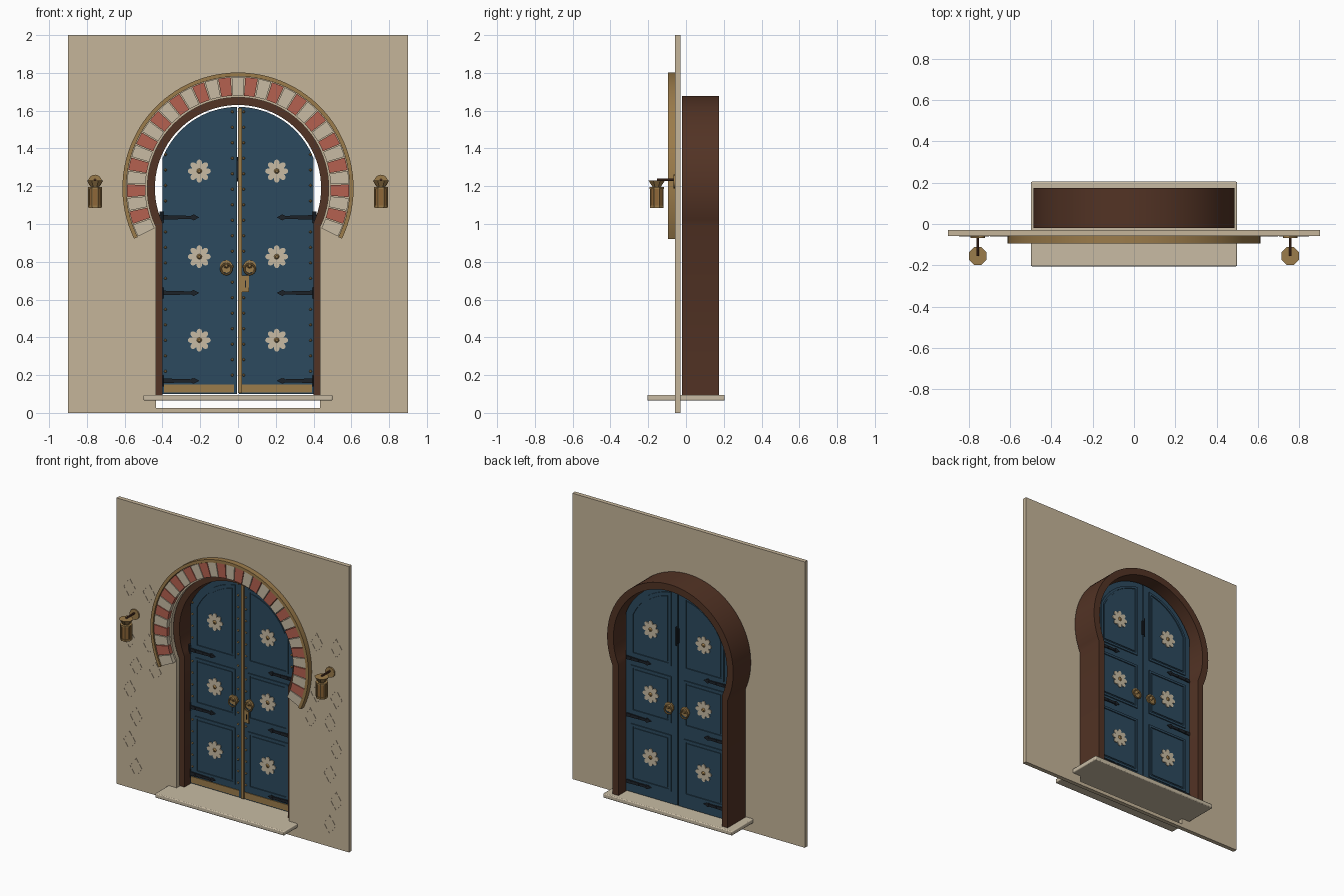
import bpy, bmesh, math
from math import sin, cos, pi, radians, acos, sqrt
from mathutils import Matrix, Vector

if "Cube" in bpy.data.objects:
    bpy.data.objects.remove(bpy.data.objects["Cube"])

CZ = 1.19                      # centre height of the horseshoe arch
FRONT, BACK = 0.045, 0.09      # door faces


def material(name, rgb):
    m = bpy.data.materials.new(name)
    m.diffuse_color = (*rgb, 1)
    m.use_nodes = True
    m.node_tree.nodes["Principled BSDF"].inputs["Base Color"].default_value = m.diffuse_color
    return m


PLASTER = material("sand_plaster", (0.56, 0.46, 0.32))
CREAM = material("cream_stone", (0.58, 0.50, 0.37))
RED = material("brick_red", (0.46, 0.12, 0.08))
BLUE = material("door_blue", (0.025, 0.068, 0.112))
WOOD = material("dark_wood", (0.085, 0.033, 0.018))
BRASS = material("aged_brass", (0.33, 0.20, 0.07))
IRON = material("black_iron", (0.012, 0.016, 0.022))
GLASS = material("amber_glass", (0.28, 0.14, 0.04))


def finish(name, bm, mat):
    me = bpy.data.meshes.new(name)
    bmesh.ops.remove_doubles(bm, verts=bm.verts, dist=1e-5)
    bmesh.ops.recalc_face_normals(bm, faces=bm.faces)
    bm.to_mesh(me)
    bm.free()
    me.materials.append(mat)
    ob = bpy.data.objects.new(name, me)
    bpy.context.collection.objects.link(ob)
    return ob


def plate(name, loops, y0, y1, mat):
    """Flat plate in the XZ plane; nested loops become holes."""
    cu = bpy.data.curves.new(name + "_outline", 'CURVE')
    cu.dimensions, cu.fill_mode = '2D', 'BOTH'
    cu.extrude = abs(y1 - y0) / 2
    for lp in loops:
        sp = cu.splines.new('POLY')
        sp.points.add(len(lp) - 1)
        for p, (x, z) in zip(sp.points, lp):
            p.co = (x, z, 0, 1)
        sp.use_cyclic_u = True
    tmp = bpy.data.objects.new(name + "_outline", cu)
    bpy.context.collection.objects.link(tmp)
    bpy.context.view_layer.update()
    me = bpy.data.meshes.new_from_object(tmp)
    bm = bmesh.new()
    bm.from_mesh(me)
    bm.transform(Matrix.Translation((0, (y0 + y1) / 2, 0)) @ Matrix.Rotation(pi / 2, 4, 'X'))
    bpy.data.objects.remove(tmp)
    bpy.data.meshes.remove(me)
    return finish(name, bm, mat)


def cones(name, places, r1, r2, depth, mat, axis='Y', n=12):
    """Cylinders or cones; r2 is at the +z end, or the -y end for axis Y."""
    bm = bmesh.new()
    rot = Matrix.Rotation(pi / 2, 4, 'X') if axis == 'Y' else Matrix.Rotation(pi / n, 4, 'Z')
    for p in places:
        bmesh.ops.create_cone(bm, cap_ends=True, segments=n, radius1=r1, radius2=r2,
                              depth=depth, matrix=Matrix.Translation(p) @ rot)
    return finish(name, bm, mat)


def both(loops):
    return loops + [[(-x, z) for x, z in lp] for lp in loops]


def rect(x0, x1, z0, z1):
    return [(x0, z0), (x1, z0), (x1, z1), (x0, z1)]


def sector(r0, r1, a0, a1, n):
    arc = [radians(a0 + (a1 - a0) * i / n) for i in range(n + 1)]
    return ([(r1 * cos(a), CZ + r1 * sin(a)) for a in arc] +
            [(r0 * cos(a), CZ + r0 * sin(a)) for a in reversed(arc)])


def horseshoe(r, w, z0, n=56):
    a0 = -acos(w / r)
    return ([(w, z0)] + [(r * cos(a), CZ + r * sin(a))
            for a in (a0 + (pi - 2 * a0) * i / n for i in range(n + 1))] + [(-w, z0)])


def arched(x0, x1, z0, r, n=16):
    a0, a1 = acos(x1 / r), acos(x0 / r)
    return [(x0, z0), (x1, z0)] + [(r * cos(a), CZ + r * sin(a))
            for a in (a0 + (a1 - a0) * i / n for i in range(n + 1))]


# wall with horseshoe opening, wooden frame and threshold
plate("wall", [rect(-0.9, 0.9, 0, 2), horseshoe(0.48, 0.435, 0.025)], -0.058, -0.028, PLASTER)
plate("door_frame", [horseshoe(0.488, 0.445, 0.09) + horseshoe(0.44, 0.40, 0.09)[::-1]],
      -0.02, 0.175, WOOD)
bm = bmesh.new()
bmesh.ops.create_cube(bm, size=1, matrix=Matrix.Translation((0, 0, 0.08)) @
                      Matrix.Diagonal((1.0, 0.41, 0.03, 1)))
bev = finish("threshold", bm, CREAM).modifiers.new("bevel", 'BEVEL')
bev.width, bev.segments = 0.006, 2

# arch: alternating stones and a brass outer trim
N, A0, A1 = 33, -26, 206
step = (A1 - A0) / N
stones = [sector(0.49, 0.588, A0 + step * i + 0.25, A0 + step * (i + 1) - 0.25, 3) for i in range(N)]
plate("cream_arch_stones", stones[0::2], -0.088, -0.057, CREAM)
plate("red_arch_stones", stones[1::2], -0.088, -0.057, RED)
plate("arch_trim", [sector(0.591, 0.612, A0, A1, 64)], -0.095, -0.057, BRASS)

# diamond outlines on the wall
diamonds = []
for x, z in [(.75, .155), (.80, .33), (.75, .51), (.80, .69), (.75, .865), (.60, .865),
             (.80, 1.045), (.65, 1.045), (.80, 1.40), (.65, 1.40)]:
    for k in (1, 0.9):
        diamonds.append([(x - .048 * k, z), (x, z - .068 * k), (x + .048 * k, z), (x, z + .068 * k)])
plate("wall_diamonds", both(diamonds), -0.0595, -0.057, PLASTER)

# door leaves
plate("door_leaves", both([arched(0.004, 0.40, 0.10, 0.43)]), FRONT, BACK, BLUE)


def panels(d):
    return [rect(.05 + d, .36 - d, .185 + d, .58 - d), rect(.05 + d, .36 - d, .665 + d, .99 - d),
            arched(.05 + d, .36 - d, 1.065 + d, .393 - d)]


def rosette(cx, cz, n=64):
    pts = []
    for i in range(n):
        a = 2 * pi * i / n
        r = 0.04 + 0.021 * abs(cos(4 * a)) ** 0.8
        pts.append((cx + r * cos(a), cz + r * sin(a)))
    return pts


def strap(z):
    return [(.395, z - .012), (.395, z + .012), (.25, z + .008), (.235, z + .016),
            (.205, z), (.235, z - .016), (.25, z - .008)]


ROWS, HINGES = (0.385, 0.827, 1.28), (0.17, 0.635, 1.035)
# panels, rosettes, straps and knockers on both faces of the doors
for side, y, d in (("front", FRONT, -1), ("back", BACK, 1)):
    plate(side + "_panel_mouldings", both(panels(0) + panels(.016)), y, y + d * .007, BLUE)
    plate(side + "_panel_fields", both(panels(.026)), y, y + d * .005, BLUE)
    plate(side + "_rosettes", both([rosette(.205, z) for z in ROWS]), y, y + d * .011, CREAM)
    dome = (0.016, 0.007) if d < 0 else (0.007, 0.016)
    cones(side + "_rosette_bosses", [(s * .205, y + d * .014, z) for s in (-1, 1) for z in ROWS],
          *dome, 0.012, BRASS)
    plate(side + "_hinge_straps", both([strap(z) for z in HINGES]), y, y + d * .008, IRON)
    cones(side + "_strap_rivets", [(s * x, y + d * .009, z) for s in (-1, 1) for z in HINGES
                                   for x in (.24, .30, .36)], .005, .005, .005, IRON, n=8)
    knock = [(s * .062, 0, .775) for s in (-1, 1)]
    cones(side + "_knocker_plates", [(x, y + d * .005, z) for x, _, z in knock],
          .034, .034, .010, BRASS, n=16)
    cones(side + "_knocker_bosses", [(x, y + d * .018, z + .005) for x, _, z in knock],
          dome[0], dome[1], .022, BRASS)
    for (x, _, z), lr in zip(knock, ("left", "right")):
        bpy.ops.mesh.primitive_torus_add(location=(x, y + d * .02, z - .014), rotation=(pi / 2, 0, 0),
                                         major_radius=.028, minor_radius=.005,
                                         major_segments=24, minor_segments=8)
        ring = bpy.context.object
        ring.name = f"{side}_{lr}_knocker_ring"
        ring.data.materials.append(BRASS)

cones("hinge_knuckles", [(s * .405, .05, z) for s in (-1, 1) for z in HINGES],
      .012, .012, .06, IRON, 'Z')

# brass fittings on the front
plate("meeting_strip", [rect(0.0, 0.02, 0.105, 1.615)], FRONT - .014, FRONT, BRASS)
plate("kick_plates", both([rect(0.022, 0.392, 0.107, 0.15)]), FRONT - .005, FRONT, BRASS)
studs = []
for s in (-1, 1):
    studs += [(s * .03, FRONT - .003, .2 + .082 * i) for i in range(18)]
    studs += [(s * .384, FRONT - .003, .22 + .082 * i) for i in range(15)
              if min(abs(.22 + .082 * i - h) for h in HINGES) > .02]
cones("door_studs", studs, .008, .004, .008, BRASS, n=8)
plate("lock_plate", [rect(.022, .058, .64, .728)], FRONT - .009, FRONT, BRASS)
plate("keyhole", [rect(.037, .043, .665, .70)], FRONT - .0105, FRONT - .008, IRON)

# bolt on the back
plate("back_bolt", [rect(-.012, .012, 1.24, 1.34)], BACK, BACK + .01, IRON)
cones("back_bolt_rod", [(0, BACK + .014, 1.29)], .006, .006, .13, IRON, 'Z', 8)

# wall lanterns
LX, LY = (-.757, .757), -.155
cones("lantern_wall_discs", [(x, -.062, 1.225) for x in LX], .036, .036, .01, BRASS, n=16)
cones("lantern_arms", [(x, -.107, 1.234) for x in LX], .007, .007, .095, WOOD, n=8)
cones("lantern_caps", [(x, LY, 1.212) for x in LX], .022, .047, .036, BRASS, 'Z', 8)
cones("lantern_collars", [(x, LY, 1.190) for x in LX], .041, .041, .010, BRASS, 'Z', 8)
cones("lantern_glass", [(x, LY, 1.14) for x in LX], .032, .034, .095, GLASS, 'Z', 8)
cones("lantern_bases", [(x, LY, 1.091) for x in LX], .038, .038, .012, BRASS, 'Z', 8)
cones("lantern_bars", [(x + .036 * cos(i * pi / 4 + pi / 8), LY + .036 * sin(i * pi / 4 + pi / 8), 1.14)
                       for x in LX for i in range(8)], .004, .004, .1, BRASS, 'Z', 6)

# smooth shading with sharp edges kept
bpy.ops.object.select_all(action='SELECT')
bpy.context.view_layer.objects.active = bpy.data.objects["wall"]
bpy.ops.object.shade_smooth_by_angle(angle=radians(30))
